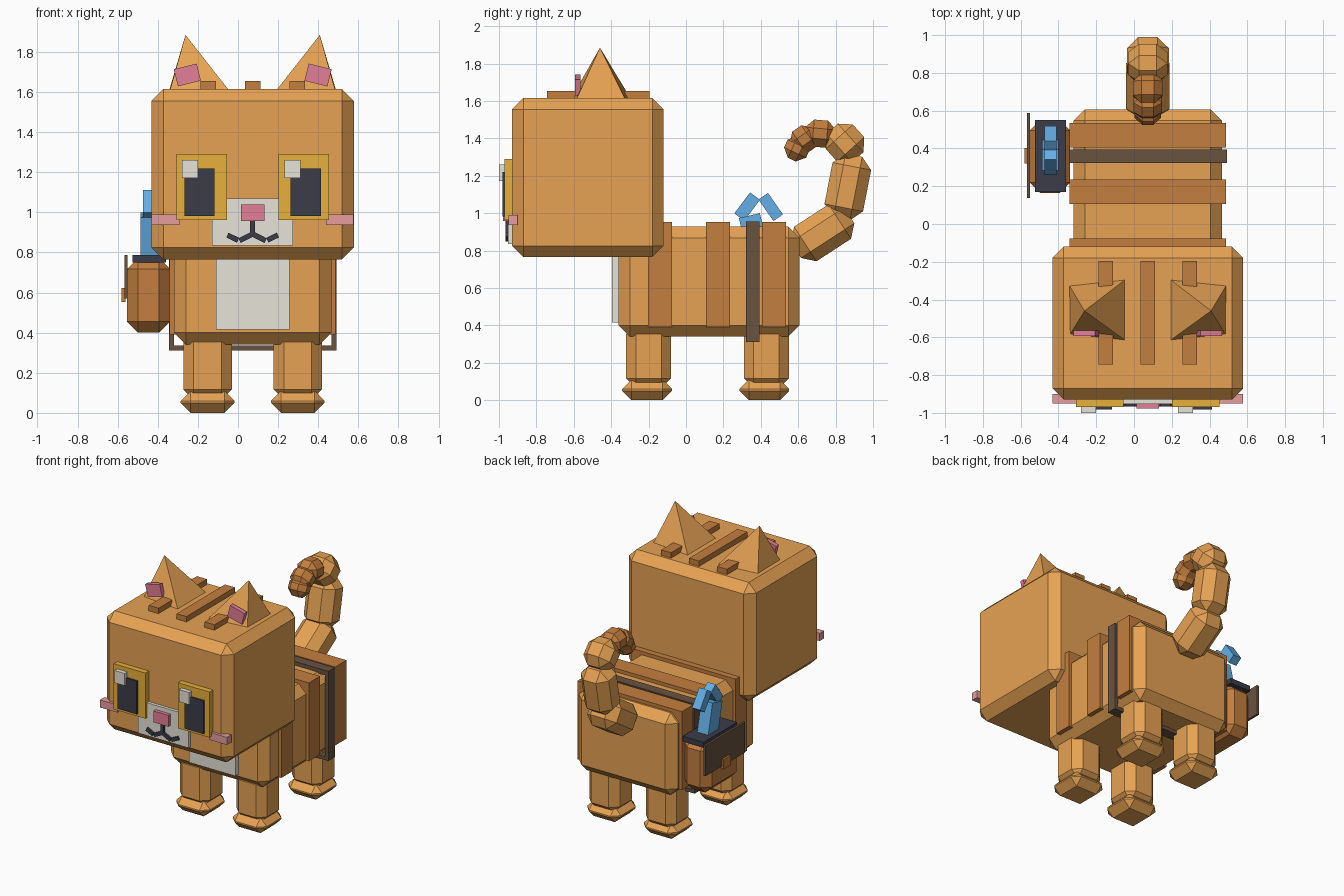
import bpy, bmesh, math
from mathutils import Matrix, Vector

if "Cube" in bpy.data.objects:
    bpy.data.objects.remove(bpy.data.objects["Cube"])

CX = 0.073  # symmetry plane of the animal (the pouch pushes it off centre)


def material(name, r, g, b):
    def lin(c):
        c /= 255
        return c / 12.92 if c <= 0.04045 else ((c + 0.055) / 1.055) ** 2.4
    m = bpy.data.materials.new(name)
    m.diffuse_color = (lin(r), lin(g), lin(b), 1)
    m.use_nodes = True
    m.node_tree.nodes["Principled BSDF"].inputs["Base Color"].default_value = m.diffuse_color
    return m


FUR = material("orange fur", 232, 163, 84)
STRIPE = material("brown stripe", 196, 126, 62)
WHITE = material("cream white", 234, 230, 220)
GOLD = material("gold", 235, 180, 60)
DARK = material("navy black", 60, 60, 74)
PINK = material("rose pink", 228, 126, 150)
BLUSH = material("pale blush", 240, 163, 165)
LEATHER = material("dark leather", 105, 82, 64)
BLUE = material("fish blue", 108, 188, 248)


def finish(name, bm, mat):
    bmesh.ops.recalc_face_normals(bm, faces=bm.faces)
    me = bpy.data.meshes.new(name)
    bm.to_mesh(me)
    bm.free()
    me.materials.append(mat)
    ob = bpy.data.objects.new(name, me)
    bpy.context.collection.objects.link(ob)
    return ob


def block(name, center, size, mat, chamfer=0, axis='X', angle=0):
    """Box with optional one-step chamfer, turned about one axis."""
    bm = bmesh.new()
    bmesh.ops.create_cube(bm, size=1)
    bmesh.ops.scale(bm, vec=size, verts=bm.verts)
    if chamfer:
        bmesh.ops.bevel(bm, geom=bm.edges[:], offset=chamfer, segments=1,
                        affect='EDGES', profile=0.5)
    bm.transform(Matrix.Translation(center) @ Matrix.Rotation(math.radians(angle), 4, axis))
    return finish(name, bm, mat)


def span(name, x, y, z, mat, chamfer=0):
    """Box from its (min, max) ranges."""
    c = [(r[0] + r[1]) / 2 for r in (x, y, z)]
    s = [r[1] - r[0] for r in (x, y, z)]
    return block(name, c, s, mat, chamfer)


def mid(half):
    return (CX - half, CX + half)


def bar(name, p, q, mat, width=0.026):
    """Flat stroke on the face between two (x, z) points."""
    d = Vector(q) - Vector(p)
    c = (Vector(p) + Vector(q)) / 2
    block(name, (c.x, -0.948, c.y), (d.length, 0.036, width), mat,
          axis='Y', angle=-math.degrees(math.atan2(d.y, d.x)))


# Head and body
span("head", mid(0.505), (-0.93, -0.12), (0.765, 1.615), FUR, 0.06)
span("body", mid(0.393), (-0.36, 0.607), (0.34, 0.928), FUR, 0.06)
span("chest_patch", mid(0.183), (-0.396, -0.34), (0.415, 0.85), WHITE)

# Stripes over the back and on the crown
for i, y in enumerate((-0.14, 0.171, 0.47)):
    span(f"body_stripe_{i}", mid(0.414), (y - 0.064, y + 0.064), (0.39, 0.953), STRIPE)
for i, dx in enumerate((-0.222, 0, 0.222)):
    x = CX + dx
    span(f"crown_stripe_{i}", (x - 0.039, x + 0.039), (-0.744, -0.196), (1.59, 1.654), STRIPE)

# Legs and paws
for side, sx in (("left", -1), ("right", 1)):
    x = CX + sx * 0.225
    for end, ly, py in (("front", -0.2, -0.208), ("rear", 0.43, 0.419)):
        block(f"{end}_{side}_leg", (x, ly, 0.235), (0.242, 0.24, 0.34), FUR, 0.052)
        block(f"{end}_{side}_paw", (x, py, 0.055), (0.268, 0.266, 0.11), FUR, 0.05)

# Tail: (y, z, length, thickness, angle, colour, chamfer)
tail = [(0.73, 0.895, 0.34, 0.22, 33, FUR, 0.06),
        (0.865, 1.14, 0.345, 0.21, 79, FUR, 0.06),
        (0.85, 1.375, 0.205, 0.195, 132, FUR, 0.057),
        (0.717, 1.425, 0.165, 0.145, 175, STRIPE, 0.045),
        (0.632, 1.395, 0.15, 0.14, 215, STRIPE, 0.045),
        (0.593, 1.345, 0.13, 0.13, 245, STRIPE, 0.042)]
for i, (y, z, l, t, a, m, c) in enumerate(tail):
    block(f"tail_segment_{i}", (CX, y, z), (t + 0.012, l, t), m, c, 'X', a)

# Ears: leaning pyramids with pink inner plates; cheeks and eyes
for side, s in (("left", 1), ("right", -1)):
    def mx(x):
        return x if s == 1 else 2 * CX - x

    bm = bmesh.new()
    base = [bm.verts.new((mx(x), y, 1.605)) for x, y in
            ((-0.344, -0.323), (-0.042, -0.291), (-0.042, -0.619), (-0.34, -0.587))]
    tip = bm.verts.new((mx(-0.262), -0.46, 1.885))
    bm.faces.new(base)
    for a, b in zip(base, base[1:] + base[:1]):
        bm.faces.new((a, b, tip))
    finish(f"{side}_ear", bm, FUR)
    block(f"{side}_inner_ear", (mx(-0.253), -0.579, 1.685), (0.118, 0.03, 0.088), PINK,
          axis='Y', angle=-14 * s)

    def mspan(x0, x1):
        return tuple(sorted((mx(x0), mx(x1))))

    span(f"{side}_cheek", mspan(-0.431, -0.292), (-0.95, -0.9), (0.936, 0.99), BLUSH)
    span(f"{side}_eye", mspan(-0.307, -0.056), (-0.97, -0.92), (0.963, 1.29), GOLD)
    span(f"{side}_pupil", mspan(-0.268, -0.116), (-0.982, -0.95), (0.982, 1.22), DARK)
    # both glints sit on the same side of the eye
    gx = -0.24 if s == 1 else 0.272
    span(f"{side}_eye_glint", (gx - 0.04, gx + 0.04), (-1.0, -0.95), (1.172, 1.26), WHITE)
    bar(f"{side}_mouth_inner", (CX, 0.892), (mx(0.008), 0.859), DARK)
    bar(f"{side}_mouth_outer", (mx(-0.053), 0.887), (mx(0), 0.861), DARK)

# Muzzle, nose and mouth line
span("muzzle", mid(0.202), (-0.952, -0.92), (0.834, 1.07), WHITE)
span("nose", mid(0.059), (-0.978, -0.93), (0.958, 1.04), PINK)
bar("mouth_line", (CX, 0.88), (CX, 0.965), DARK)

# Strap round the body
sy = (0.322, 0.394)
span("strap_top", (-0.342, 0.492), sy, (0.92, 0.955), LEATHER)
span("strap_bottom", (-0.338, 0.484), sy, (0.312, 0.336), LEATHER)
span("strap_right", (0.466, 0.492), sy, (0.312, 0.955), LEATHER)
span("strap_left", (-0.345, -0.32), sy, (0.312, 0.955), LEATHER)

# Side pouch
span("pouch", (-0.553, -0.338), (0.165, 0.55), (0.4, 0.772), STRIPE, 0.055)
span("pouch_opening", (-0.525, -0.36), (0.17, 0.55), (0.75, 0.788), DARK)
span("pouch_flap", (-0.566, -0.55), (0.137, 0.588), (0.57, 0.788), LEATHER)
span("pouch_clasp", (-0.58, -0.56), (0.32, 0.402), (0.552, 0.622), STRIPE)

# Fish sticking out of the pouch
block("fish_body", (-0.443, 0.367, 0.865), (0.088, 0.25, 0.115), BLUE, axis='X', angle=103)
block("fish_tail_front", (-0.443, 0.327, 1.035), (0.064, 0.14, 0.066), BLUE, axis='X', angle=53)
block("fish_tail_back", (-0.443, 0.453, 1.033), (0.064, 0.14, 0.062), BLUE, axis='X', angle=-55)
